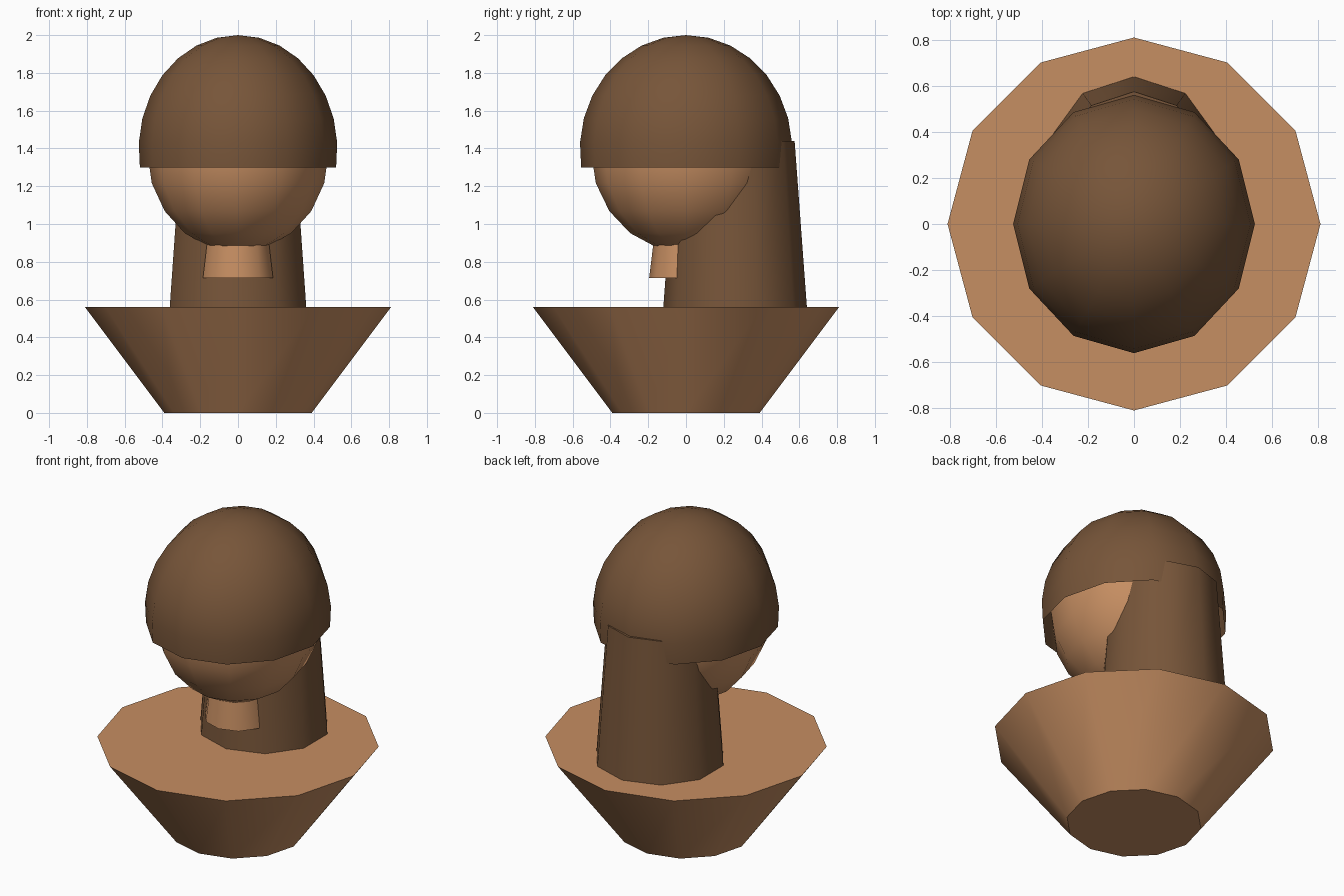
import bpy, bmesh, math

if "Cube" in bpy.data.objects:
    bpy.data.objects.remove(bpy.data.objects["Cube"])

def material(name, rgb):
    m = bpy.data.materials.new(name)
    m.diffuse_color = (*rgb, 1.0)
    m.use_nodes = True
    m.node_tree.nodes["Principled BSDF"].inputs["Base Color"].default_value = m.diffuse_color
    return m

skin = material("tan skin", (0.565, 0.271, 0.122))
hair = material("brown hair", (0.184, 0.091, 0.041))

def lathe(name, profile, sides, mat, y=0.0, sx=1.0, sy=1.0, capped=True):
    """Spin a bottom-to-top (radius, z) profile; zero radius becomes a pole."""
    bm = bmesh.new()
    rings = []
    for r, z in profile:
        if r < 1e-5:
            rings.append([bm.verts.new((0, y, z))] * sides)
        else:
            rings.append([bm.verts.new((-r * sx * math.sin(a), y + r * sy * math.cos(a), z))
                          for a in (2 * math.pi * i / sides for i in range(sides))])
    for lo, hi in zip(rings, rings[1:]):
        for i in range(sides):
            j = (i + 1) % sides
            corners = list(dict.fromkeys((lo[i], lo[j], hi[j], hi[i])))
            bm.faces.new(corners)
    if capped:
        if profile[0][0] > 1e-5:
            bm.faces.new(rings[0][::-1])
        if profile[-1][0] > 1e-5:
            bm.faces.new(rings[-1])
    mesh = bpy.data.meshes.new(name)
    bm.to_mesh(mesh)
    bm.free()
    mesh.materials.append(mat)
    ob = bpy.data.objects.new(name, mesh)
    bpy.context.collection.objects.link(ob)
    bpy.ops.object.select_all(action='DESELECT')
    bpy.context.view_layer.objects.active = ob
    ob.select_set(True)
    bpy.ops.object.shade_smooth_by_angle(angle=math.radians(42))
    return ob

def arc(rz, zc, end_deg, steps):
    """Unit-radius dome profile from end_deg below the pole up to the pole."""
    angles = [math.radians(end_deg * k / steps) for k in range(steps, -1, -1)]
    return [(math.sin(a), zc + rz * math.cos(a)) for a in angles]

# shoulders: flaring bust base
lathe("shoulders", [(0.39, 0), (0.81, 0.56)], 12, skin)
# neck, running up into the head
lathe("neck", [(0.195, 0.715), (0.16, 1.0)], 10, skin)
# head
lathe("head", arc(0.53, 1.38, 180, 10), 12, skin, sx=0.48, sy=0.502)
# hair: open shell over the crown and a long fall at the back
lathe("hair_cap", arc(0.605, 1.395, 99, 8), 12, hair, sx=0.526, sy=0.562, capped=False)
lathe("hair_back", [(0.38, 0.56), (0.315, 1.44)], 10, hair, y=0.26)
